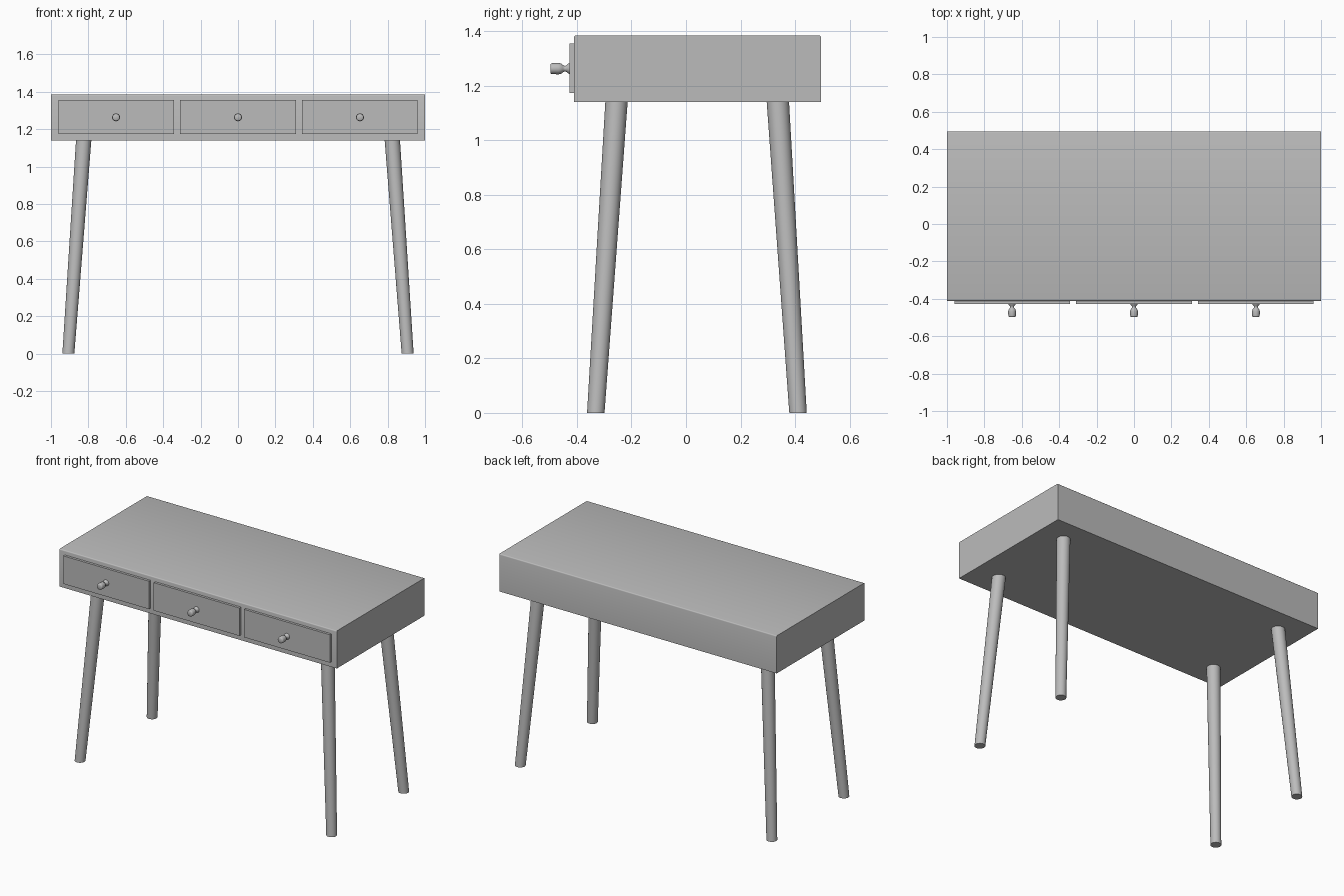
import bpy, bmesh, math
from mathutils import Vector

cube = bpy.data.objects.get("Cube")
if cube:
    bpy.data.objects.remove(cube, do_unlink=True)

GREY = (0.5, 0.5, 0.5, 1)
mat = bpy.data.materials.new("plain grey")
mat.use_nodes = True
mat.diffuse_color = GREY
mat.node_tree.nodes["Principled BSDF"].inputs["Base Color"].default_value = GREY


def finish(name, bm, angle=35):
    bmesh.ops.recalc_face_normals(bm, faces=bm.faces)
    mesh = bpy.data.meshes.new(name)
    bm.to_mesh(mesh)
    bm.free()
    mesh.materials.append(mat)
    ob = bpy.data.objects.new(name, mesh)
    bpy.context.collection.objects.link(ob)
    bpy.ops.object.select_all(action='DESELECT')
    ob.select_set(True)
    bpy.context.view_layer.objects.active = ob
    bpy.ops.object.shade_smooth_by_angle(angle=math.radians(angle))
    return ob


def box(lo, hi):
    bm = bmesh.new()
    bmesh.ops.create_cube(bm, size=1)
    for v in bm.verts:
        v.co = [(a + b) / 2 + c * (b - a) for a, b, c in zip(lo, hi, v.co)]
    return bm


def rings(sections, axis, sides=32):
    """Loft circles (centre, radius) lying square to the axis, with end caps."""
    bm = bmesh.new()
    loops = []
    for centre, r in sections:
        loop = []
        for i in range(sides):
            a = math.tau * i / sides
            u, w = r * math.cos(a), r * math.sin(a)
            off = Vector((u, w, 0)) if axis == 'Z' else Vector((u, 0, w))
            loop.append(bm.verts.new(Vector(centre) + off))
        loops.append(loop)
    for a, b in zip(loops, loops[1:]):
        for i in range(sides):
            j = (i + 1) % sides
            bm.faces.new((a[i], a[j], b[j], b[i]))
    bm.faces.new(loops[0])
    bm.faces.new(loops[-1])
    return bm


# Desk body, with the long top edges softened
FRONT, BACK, BASE, TOP = -0.411, 0.495, 1.14, 1.385
bm = box((-1, FRONT, BASE), (1, BACK, TOP))
top_edges = [e for e in bm.edges
             if all(v.co.z > TOP - 0.01 for v in e.verts)
             and abs(e.verts[0].co.x - e.verts[1].co.x) > 1]
bmesh.ops.bevel(bm, geom=top_edges, offset=0.007, segments=3,
                profile=0.5, affect='EDGES')
finish("desk_body", bm)

# Drawer fronts and turned knobs: (distance behind knob tip, radius)
KNOB = [(0, 0.014), (0.003, 0.019), (0.008, 0.02), (0.03, 0.021),
        (0.04, 0.019), (0.047, 0.013), (0.053, 0.01), (0.06, 0.012),
        (0.066, 0.018), (0.072, 0.02)]
for side, x in (("right", -0.652), ("middle", 0), ("left", 0.652)):
    finish(side + "_drawer_front",
           box((x - 0.309, -0.427, 1.174), (x + 0.309, FRONT + 0.005, 1.356)))
    finish(side + "_drawer_knob",
           rings([((x, d - 0.498, 1.263), r) for d, r in KNOB], 'Y', 24), 50)

# Splayed, tapered legs
for side, sx in (("right", -1), ("left", 1)):
    for end, y_foot, y_top in (("front", -0.331, -0.255), ("back", 0.411, 0.337)):
        finish(f"{end}_{side}_leg",
               rings([((sx * 0.907, y_foot, 0), 0.032),
                      ((sx * 0.825, y_top, BASE + 0.002), 0.041)], 'Z'))
